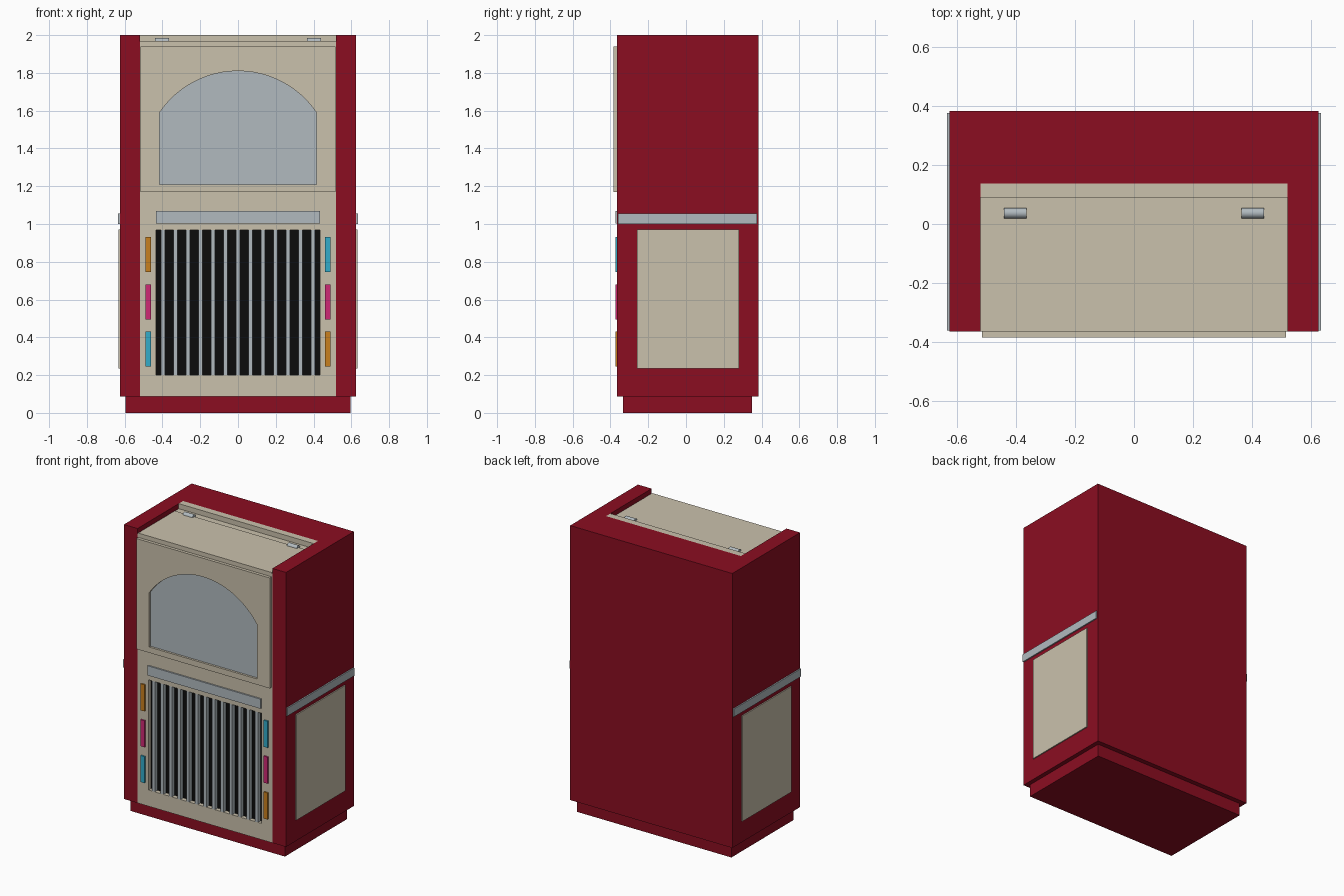
import bpy, math
from mathutils import Vector

cube = bpy.data.objects.get("Cube")
if cube:
    bpy.data.objects.remove(cube, do_unlink=True)


def material(name, r, g, b):
    """Flat material from 8-bit display values, stored as linear."""
    lin = [((c / 255 + 0.055) / 1.055) ** 2.4 for c in (r, g, b)] + [1.0]
    m = bpy.data.materials.new(name)
    m.use_nodes = True
    m.diffuse_color = lin
    bsdf = next(n for n in m.node_tree.nodes if n.type == 'BSDF_PRINCIPLED')
    bsdf.inputs["Base Color"].default_value = lin
    return m


RED = material("deep red", 139, 13, 33)
CREAM = material("cream", 202, 193, 172)
SILVER = material("silver", 177, 186, 191)
BLACK = material("black", 12, 12, 12)
ORANGE = material("orange", 201, 128, 30)
PINK = material("pink", 207, 40, 117)
CYAN = material("cyan", 50, 172, 202)


def box(name, mat, x, y, z):
    """Box from (min, max) ranges."""
    bpy.ops.mesh.primitive_cube_add(size=1)
    ob = bpy.context.object
    ob.name = name
    for v in ob.data.vertices:
        v.co = Vector([r[0] if c < 0 else r[1] for c, r in zip(v.co, (x, y, z))])
    ob.data.materials.append(mat)
    return ob


def prism(name, mat, loops, lo, hi, upright=True):
    """Extrude a filled outline (later loops are holes) along y, or along z."""
    cu = bpy.data.curves.new(name, 'CURVE')
    cu.dimensions = '2D'
    cu.fill_mode = 'BOTH'
    cu.extrude = (hi - lo) / 2
    for loop in loops:
        s = cu.splines.new('POLY')
        s.points.add(len(loop) - 1)
        for p, (a, b) in zip(s.points, loop):
            p.co = (a, b, 0, 1)
        s.use_cyclic_u = True
    tmp = bpy.data.objects.new(name + "_outline", cu)
    bpy.context.collection.objects.link(tmp)
    deps = bpy.context.evaluated_depsgraph_get()
    me = bpy.data.meshes.new_from_object(tmp.evaluated_get(deps))
    bpy.data.objects.remove(tmp, do_unlink=True)
    mid = (lo + hi) / 2
    for v in me.vertices:
        a, b, c = v.co
        v.co = (a, mid - c, b) if upright else (a, b, mid + c)
    for p in me.polygons:
        p.use_smooth = False
    me.materials.clear()
    me.materials.append(mat)
    ob = bpy.data.objects.new(name, me)
    bpy.context.collection.objects.link(ob)
    return ob


def rect(x0, x1, z0, z1):
    return [(x0, z0), (x1, z0), (x1, z1), (x0, z1)]


FRONT, BACK, BOTTOM = -0.364, 0.383, 0.087
W, IN = 0.625, 0.52          # outer and inner half widths

# Cabinet shell, open at the front, on a recessed plinth
shell = [(-W, FRONT), (-IN, FRONT), (-IN, 0.138), (IN, 0.138),
         (IN, FRONT), (W, FRONT), (W, BACK), (-W, BACK)]
prism("cabinet_shell", RED, [shell], BOTTOM, 2.0, upright=False)
box("plinth", RED, (-0.595, 0.595), (-0.333, 0.35), (0, BOTTOM + 0.003))

# Cream insert, rear ledge and lid
box("insert_core", CREAM, (-IN, IN), (-0.333, 0.138), (BOTTOM, 1.965))
box("rear_ledge", CREAM, (-IN, IN), (0.09, 0.138), (1.96, 2.0))
box("lid", CREAM, (-0.515, 0.515), (FRONT, 0.04), (1.96, 1.97))

# Front panel with grille opening
prism("front_panel", CREAM,
      [rect(-IN, IN, BOTTOM, 1.965), rect(-0.435, 0.435, 0.2, 0.968)],
      FRONT, -0.333)
box("grille_back", BLACK, (-0.435, 0.435), (-0.335, -0.33), (0.2, 0.968))
for i in range(13):
    x = (i - 6) * 0.0663
    box("grille_bar", SILVER, (x - 0.011, x + 0.011), (FRONT, -0.334), (0.2, 0.968))
box("grille_top_trim", SILVER, (-0.435, 0.435), (-0.374, FRONT), (1.003, 1.07))

# Door with arched window
half, spring, crown = 0.415, 1.59, 1.81
rise = crown - spring
radius = (half ** 2 + rise ** 2) / (2 * rise)
sweep = math.asin(half / radius)
arch = [(-half, 1.21), (half, 1.21)]
for i in range(25):
    a = sweep * (1 - i / 12)
    arch.append((radius * math.sin(a), crown - radius + radius * math.cos(a)))
prism("door", CREAM, [rect(-0.515, 0.515, 1.17, 1.94), arch], -0.385, FRONT)
prism("door_window", SILVER, [arch], -0.37, FRONT)

# Mirrored details: hinges, side trims, side panels, coloured lamps
for s in (-1, 1):
    side = "left" if s > 0 else "right"

    def span(a, b):
        return tuple(sorted((s * a, s * b)))

    bpy.ops.mesh.primitive_cylinder_add(
        vertices=24, radius=0.018, depth=0.075,
        location=(s * 0.402, 0.037, 1.967), rotation=(0, math.pi / 2, 0))
    hinge = bpy.context.object
    hinge.name = side + "_hinge"
    hinge.data.materials.append(SILVER)
    bpy.ops.object.shade_smooth_by_angle()

    box(side + "_side_trim", SILVER, span(W - 0.01, 0.634), (-0.36, 0.376), (1.0, 1.055))
    box(side + "_side_panel", CREAM, span(W - 0.01, 0.633), (-0.26, 0.28), (0.235, 0.97))
    lamps = (ORANGE, PINK, CYAN)[::-s]
    for mat, z in zip(lamps, (0.745, 0.495, 0.245)):
        box(side + "_lamp", mat, span(0.46, 0.49), (-0.374, FRONT), (z, z + 0.185))
